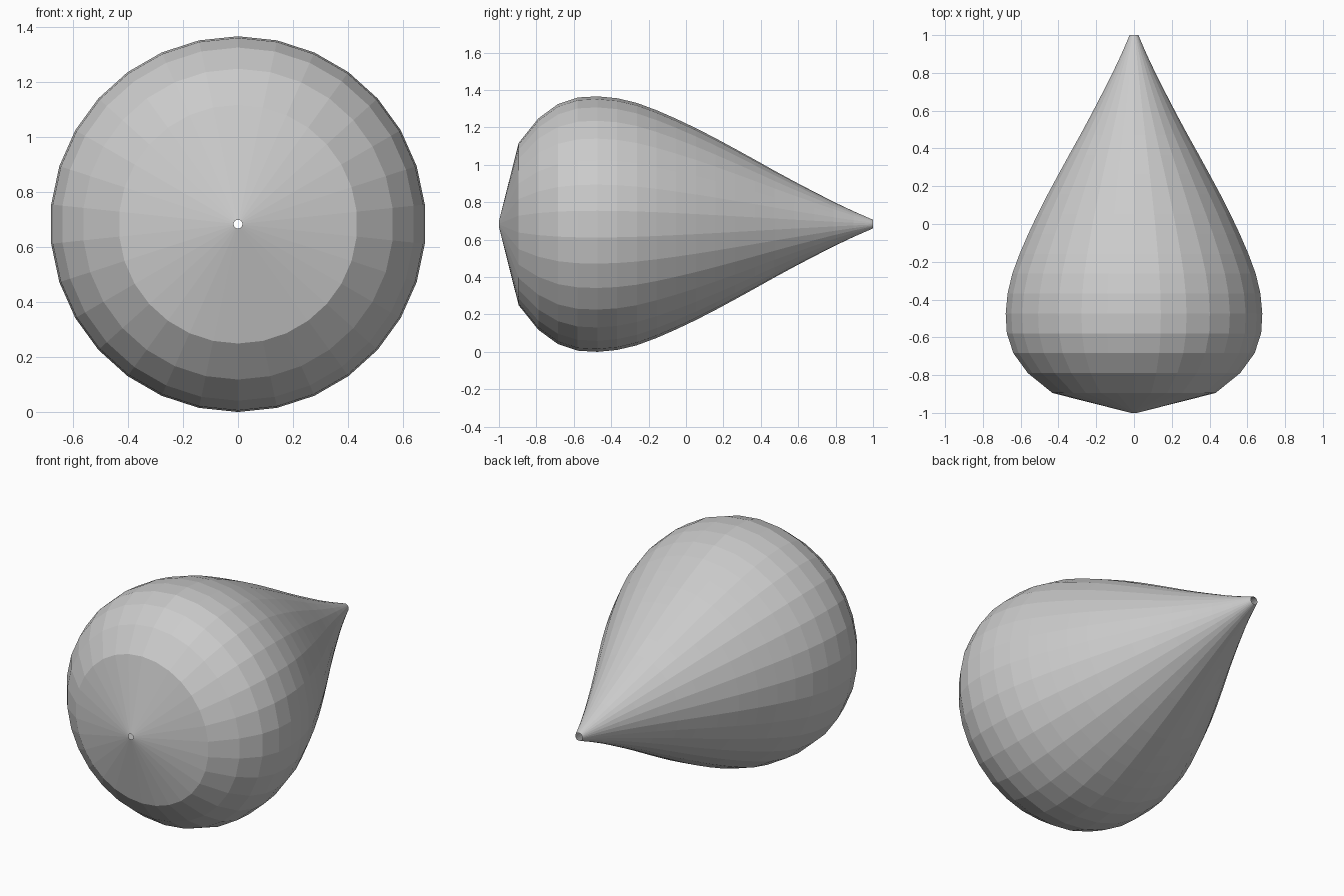
import bpy, bmesh
from math import sin, cos, pi

if "Cube" in bpy.data.objects:
    bpy.data.objects.remove(bpy.data.objects["Cube"])

SIDES = 30
# Radii of evenly spaced rings from the blunt front (-y) to the pointed tail (+y)
RADII = [0.016, 0.434, 0.565, 0.642, 0.677, 0.683, 0.673, 0.648, 0.609, 0.563,
         0.513, 0.459, 0.402, 0.344, 0.285, 0.228, 0.173, 0.119, 0.069, 0.023]
CENTRE_Z = max(RADII)

bm = bmesh.new()

# Rings around the y axis
rings = []
for i, r in enumerate(RADII):
    y = -1 + 2 * i / (len(RADII) - 1)
    rings.append([bm.verts.new((r * sin(2 * pi * k / SIDES), y,
                                CENTRE_Z + r * cos(2 * pi * k / SIDES)))
                  for k in range(SIDES)])

# Flat-faced skin, open at both ends
for a, b in zip(rings, rings[1:]):
    for k in range(SIDES):
        n = (k + 1) % SIDES
        bm.faces.new((a[k], a[n], b[n], b[k]))
bmesh.ops.recalc_face_normals(bm, faces=bm.faces)
# Make sure the open shell faces outward
mid = max(bm.faces, key=lambda f: f.calc_center_median().z)
if mid.normal.z < 0:
    bmesh.ops.reverse_faces(bm, faces=bm.faces)

mesh = bpy.data.meshes.new("teardrop_body")
bm.to_mesh(mesh)
bm.free()
body = bpy.data.objects.new("teardrop_body", mesh)
bpy.context.collection.objects.link(body)
